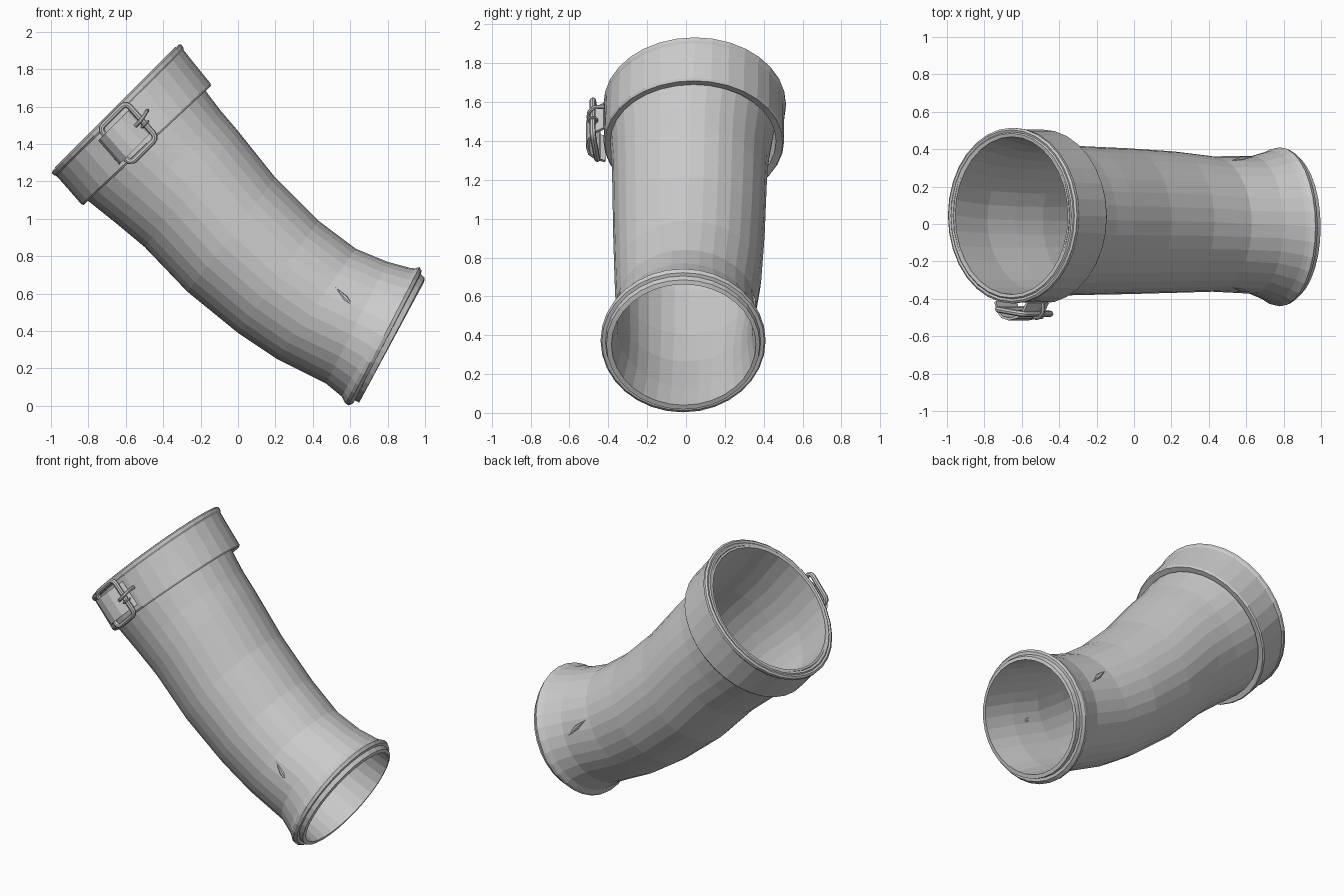
import bpy, bmesh
from math import sin, cos, pi, sqrt
from mathutils import Vector

if "Cube" in bpy.data.objects:
    bpy.data.objects.remove(bpy.data.objects["Cube"])

SIDES = 32


def add_mesh(name, bm):
    bmesh.ops.recalc_face_normals(bm, faces=bm.faces)
    mesh = bpy.data.meshes.new(name)
    bm.to_mesh(mesh)
    bm.free()
    obj = bpy.data.objects.new(name, mesh)
    bpy.context.collection.objects.link(obj)
    return obj


def scaled(ring, f):
    """Scale a ring about its own centre."""
    lx, lz, ux, uz, cy, ry = ring
    cx, cz = (lx + ux) / 2, (lz + uz) / 2
    return (cx + (lx - cx) * f, cz + (lz - cz) * f,
            cx + (ux - cx) * f, cz + (uz - cz) * f, cy, ry * f)


def loft(name, rings):
    """Closed skin through rings given as low point, high point, y centre, y radius."""
    bm = bmesh.new()
    loops = []
    for lx, lz, ux, uz, cy, ry in rings:
        c = Vector(((lx + ux) / 2, cy, (lz + uz) / 2))
        h = Vector(((ux - lx) / 2, 0, (uz - lz) / 2))
        loops.append([bm.verts.new(c + h * cos(2 * pi * i / SIDES)
                                   + Vector((0, ry * sin(2 * pi * i / SIDES), 0)))
                      for i in range(SIDES)])
    for a, b in zip(loops, loops[1:] + loops[:1]):
        for i in range(SIDES):
            j = (i + 1) % SIDES
            bm.faces.new((a[i], a[j], b[j], b[i]))
    return add_mesh(name, bm)


def rod(name, points, radius, cyclic=False, taper=None):
    """Round rod along a path, turned into a mesh."""
    curve = bpy.data.curves.new(name, 'CURVE')
    curve.dimensions = '3D'
    curve.bevel_depth = radius
    curve.bevel_resolution = 2
    curve.use_fill_caps = True
    spline = curve.splines.new('POLY')
    spline.points.add(len(points) - 1)
    spline.use_cyclic_u = cyclic
    for i, p in enumerate(points):
        spline.points[i].co = (*p, 1)
        spline.points[i].radius = taper[i] if taper else 1
    obj = bpy.data.objects.new(name, curve)
    bpy.context.collection.objects.link(obj)
    bpy.ops.object.select_all(action='DESELECT')
    bpy.context.view_layer.objects.active = obj
    obj.select_set(True)
    bpy.ops.object.convert(target='MESH')
    bpy.ops.object.shade_smooth_by_angle()


# Bent tube: outer wall from the wide end to the flared end
tube = [
    (-0.965, 1.285, -0.345, 1.905, 0.045, 0.435),
    (-0.80, 1.095, -0.17, 1.68, 0.025, 0.415),
    (-0.65, 0.975, -0.09, 1.575, 0.02, 0.402),
    (-0.50, 0.85, 0.00, 1.47, 0.018, 0.397),
    (-0.27, 0.61, 0.20, 1.22, 0.015, 0.39),
    (0.00, 0.39, 0.43, 0.99, 0.01, 0.378),
    (0.21, 0.25, 0.63, 0.84, 0.00, 0.362),
    (0.47, 0.12, 0.80, 0.77, -0.005, 0.368),
]
# Flare and rolled lip at the narrow end
lip = [
    (0.555, 0.05, 0.92, 0.738, -0.012, 0.405),
    (0.573, 0.015, 0.945, 0.735, -0.015, 0.42),
    (0.59, 0.003, 0.97, 0.742, -0.015, 0.425),
    (0.615, 0.012, 0.982, 0.722, -0.015, 0.418),
    (0.622, 0.03, 0.977, 0.705, -0.015, 0.400),
    (0.648, 0.018, 0.998, 0.685, -0.015, 0.395),
    (0.660, 0.04, 0.995, 0.662, -0.012, 0.372),
]
lining = [scaled(r, 0.95) for r in reversed(tube[1:])] + [scaled(tube[0], 0.97)]
loft("bent_tube", tube + lip + lining)

# Cuff band with a raised rim
bottom = (-0.83, 1.07, -0.14, 1.715, 0.04, 0.465)
top = (-1.0, 1.25, -0.31, 1.94, 0.045, 0.47)


def cuff_ring(k, f):
    return scaled(tuple(a + (b - a) * k for a, b in zip(bottom, top)), f)


loft("cuff", [cuff_ring(k, f) for k, f in (
    (0.02, 0.91), (0.0, 0.985), (0.04, 1.0), (0.5, 0.99), (0.86, 0.985), (0.90, 1.0),
    (0.97, 1.0), (1.0, 0.975), (0.985, 0.95), (1.01, 0.935), (1.0, 0.905), (0.9, 0.895))])

# Buckle: s runs round the cuff, t runs along the sleeve
S, T = Vector((0.707, 0, 0.707)), Vector((0.66, 0, -0.75))
CENTRE = Vector((-0.587, 0, 1.458))


def on_cuff(s, t, y):
    return CENTRE + S * s + T * t + Vector((0, y, 0))


frame = []
for k, (cs, ct) in enumerate(((1, 1), (-1, 1), (-1, -1), (1, -1))):
    for step in range(4):
        a = (k + step / 3) * pi / 2
        s, t = cs * 0.07 + 0.03 * cos(a), ct * 0.095 + 0.03 * sin(a)
        frame.append(on_cuff(s, t, -0.468 - 0.13 * s))
rod("buckle_frame", frame, 0.016, cyclic=True)

# Bulged strap passing through the frame
bm = bmesh.new()
profile = ((-0.14, -0.415), (-0.125, -0.46), (-0.09, -0.497), (-0.04, -0.508),
           (0.02, -0.498), (0.07, -0.468), (0.10, -0.42))
rows = [[bm.verts.new(on_cuff(s, t, y)) for t in (-0.085, 0.085)] for s, y in profile]
for a, b in zip(rows, rows[1:]):
    bm.faces.new((a[0], a[1], b[1], b[0]))
strap = add_mesh("buckle_strap", bm)
mod = strap.modifiers.new("thickness", 'SOLIDIFY')
mod.thickness = 0.014
mod.offset = 0

# Prong and its small loop round the frame bar
rod("buckle_prong", [on_cuff(0.055, 0.0, -0.485), on_cuff(0.09, 0.0, -0.503),
                     on_cuff(0.125, -0.006, -0.498), on_cuff(0.15, -0.012, -0.475),
                     on_cuff(0.155, -0.013, -0.42)], 0.011)
rod("prong_loop", [on_cuff(0.10 + 0.022 * cos(i * pi / 5), 0.03, -0.48 + 0.022 * sin(i * pi / 5))
                   for i in range(10)], 0.007, cyclic=True)

# Pinched folds at the bend, one on each side
for name, side in (("front_fold", -1), ("back_fold", 1)):
    rod(name, [(0.52, side * 0.338, 0.635), (0.575, side * 0.346, 0.575), (0.63, side * 0.358, 0.51)],
        0.016, taper=(0.1, 1, 0.1))

bpy.ops.object.select_all(action='DESELECT')
